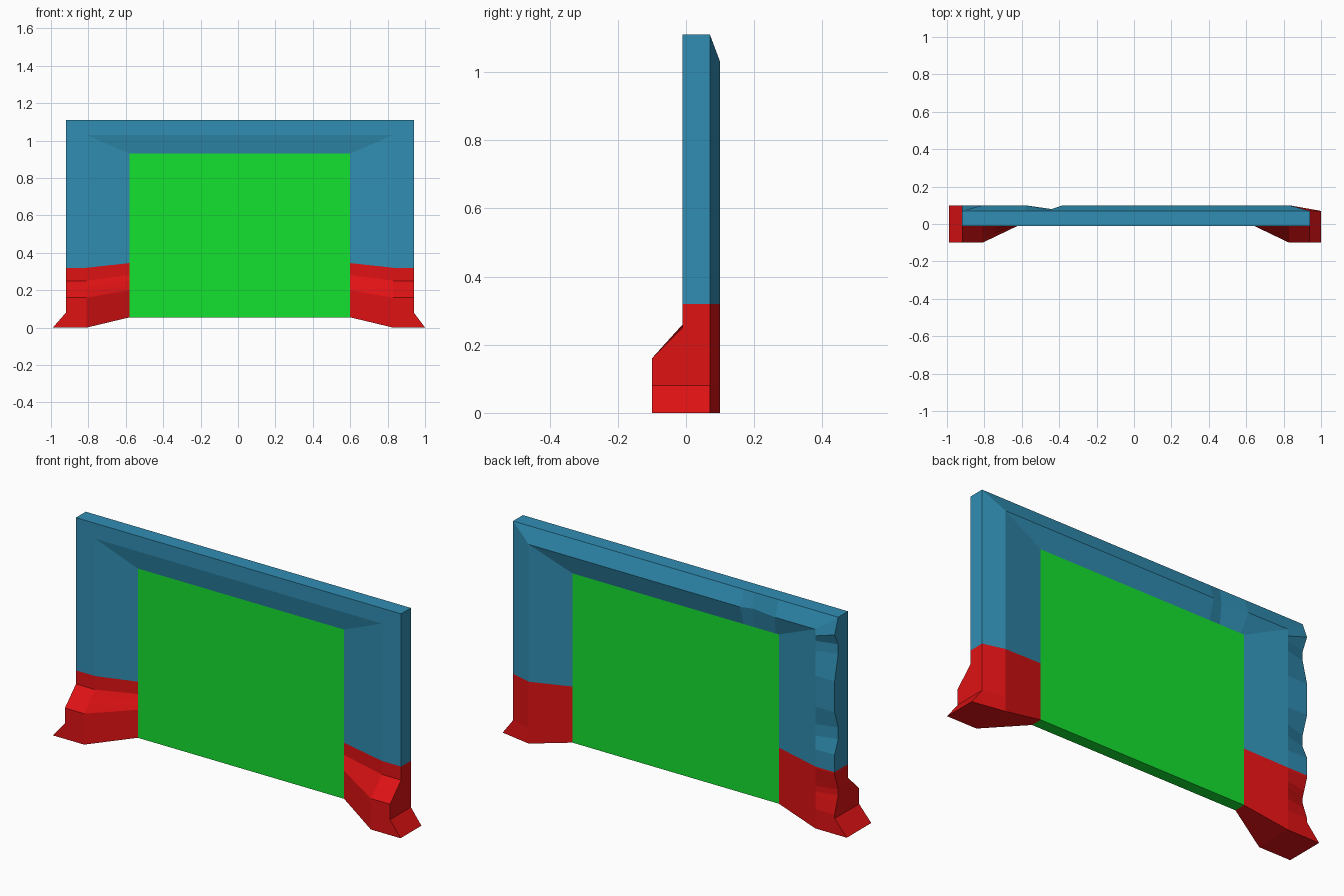
import bpy, bmesh

cube = bpy.data.objects.get("Cube")
if cube:
    bpy.data.objects.remove(cube)


def material(name, rgb):
    m = bpy.data.materials.new(name)
    m.use_nodes = True
    m.diffuse_color = (*rgb, 1)
    m.node_tree.nodes["Principled BSDF"].inputs["Base Color"].default_value = (*rgb, 1)
    return m


BLUE = material("steel blue", (0.03, 0.27, 0.45))
RED = material("bright red", (0.74, 0.006, 0.007))
GREEN = material("screen green", (0.007, 0.75, 0.03))

# Frame limits: outer edge, ridge and opening
OUTER, RIDGE, INNER = 0.93, 0.82, 0.59
SHIFT = 0.01
TOP, RIDGE_TOP, INNER_TOP = 1.11, 1.03, 0.93
INNER_BOTTOM, FOOT_TOP = 0.055, 0.32
FRONT, PANEL_FRONT, PANEL_BACK, EDGE_BACK, BACK = -0.01, 0.01, 0.07, 0.07, 0.10


def lerp(points, t):
    """Piecewise linear value of (t, value) points."""
    for (a, va), (b, vb) in zip(points, points[1:]):
        if t <= b:
            return va + (vb - va) * (t - a) / (b - a)
    return points[-1][1]


INNER_Z = [(0, INNER_BOTTOM), (FOOT_TOP, 0.345), (TOP, INNER_TOP)]
FOOT_FRONT = [(0, -0.10), (0.16, -0.10), (0.25, FRONT), (TOP, FRONT)]
FLARE = [(0, 0.07), (0.08, 0), (TOP, 0)]
# Worn rear edge on the right-hand post
DENTS = [(0, BACK), (0.10, BACK), (0.19, EDGE_BACK), (0.22, EDGE_BACK), (0.31, BACK),
         (0.41, BACK), (0.48, EDGE_BACK), (0.54, EDGE_BACK), (0.63, BACK), (0.79, BACK),
         (0.92, EDGE_BACK), (0.97, EDGE_BACK), (1.03, BACK), (TOP, EDGE_BACK)]


def section(outer, ridge, inner, front=FRONT, edge=EDGE_BACK, back=BACK):
    """Closed ring of six points from (x, z) pairs and depths."""
    ring = [(outer, front), (ridge, front), (inner, PANEL_FRONT),
            (inner, PANEL_BACK), (ridge, back), (outer, edge)]
    return [(p[0] + SHIFT, y, p[1]) for p, y in ring]


def post_section(side, z):
    edge = lerp(DENTS, z) if side < 0 else EDGE_BACK
    flare = lerp(FLARE, z)
    if side > 0:
        flare -= 0.01 * flare / 0.07
    ridge_z = z if z <= 0.97 else 0.97 + (z - 0.97) * (RIDGE_TOP - 0.97) / (TOP - 0.97)
    return section((side * (OUTER + flare), z), (side * RIDGE, ridge_z),
                   (side * INNER, lerp(INNER_Z, z)), lerp(FOOT_FRONT, z), edge)


def top_section(x, back=BACK):
    return section((x, TOP), (x, RIDGE_TOP), (x, INNER_TOP), back=back)


def build(name, bm, mat):
    bmesh.ops.recalc_face_normals(bm, faces=bm.faces[:])
    mesh = bpy.data.meshes.new(name)
    bm.to_mesh(mesh)
    bm.free()
    mesh.materials.append(mat)
    obj = bpy.data.objects.new(name, mesh)
    bpy.context.collection.objects.link(obj)


def loft(name, rings, mat, sole=False):
    bm = bmesh.new()
    rows = [[bm.verts.new(p) for p in ring] for ring in rings]
    for a, b in zip(rows, rows[1:]):
        for i in range(6):
            j = (i + 1) % 6
            bm.faces.new((a[i], a[j], b[j], b[i]))
    if sole:
        r = rows[0]
        bm.faces.new((r[0], r[1], r[4], r[5]))
        bm.faces.new((r[1], r[2], r[3], r[4]))
    build(name, bm, mat)


# Heights where a post changes shape
levels = sorted({z for z, _ in DENTS} | {0.08, 0.16, 0.25, FOOT_TOP})
low = [z for z in levels if z <= FOOT_TOP]
high = [z for z in levels if z >= FOOT_TOP]

# Feet
for name, side in (("left_foot", 1), ("right_foot", -1)):
    zs = low if side < 0 else [0, 0.08, 0.16, 0.25, FOOT_TOP]
    loft(name, [post_section(side, z) for z in zs], RED, sole=True)

# Posts and top beam, with one chip in the rear ridge of the beam
chip = [top_section(-0.59), top_section(-0.45, 0.08), top_section(-0.39)]
chip[0] = section((-0.59, TOP), (-0.59, RIDGE_TOP), (-0.57, INNER_TOP))
loft("frame", [post_section(-1, z) for z in high] + chip
     + [post_section(1, z) for z in (TOP, FOOT_TOP)], BLUE)

# Panel filling the opening
bm = bmesh.new()
bmesh.ops.create_cube(bm, size=1)
for v in bm.verts:
    v.co = (SHIFT + (INNER if v.co.x > 0 else -INNER),
            PANEL_BACK if v.co.y > 0 else PANEL_FRONT,
            INNER_TOP if v.co.z > 0 else INNER_BOTTOM)
build("panel", bm, GREEN)
